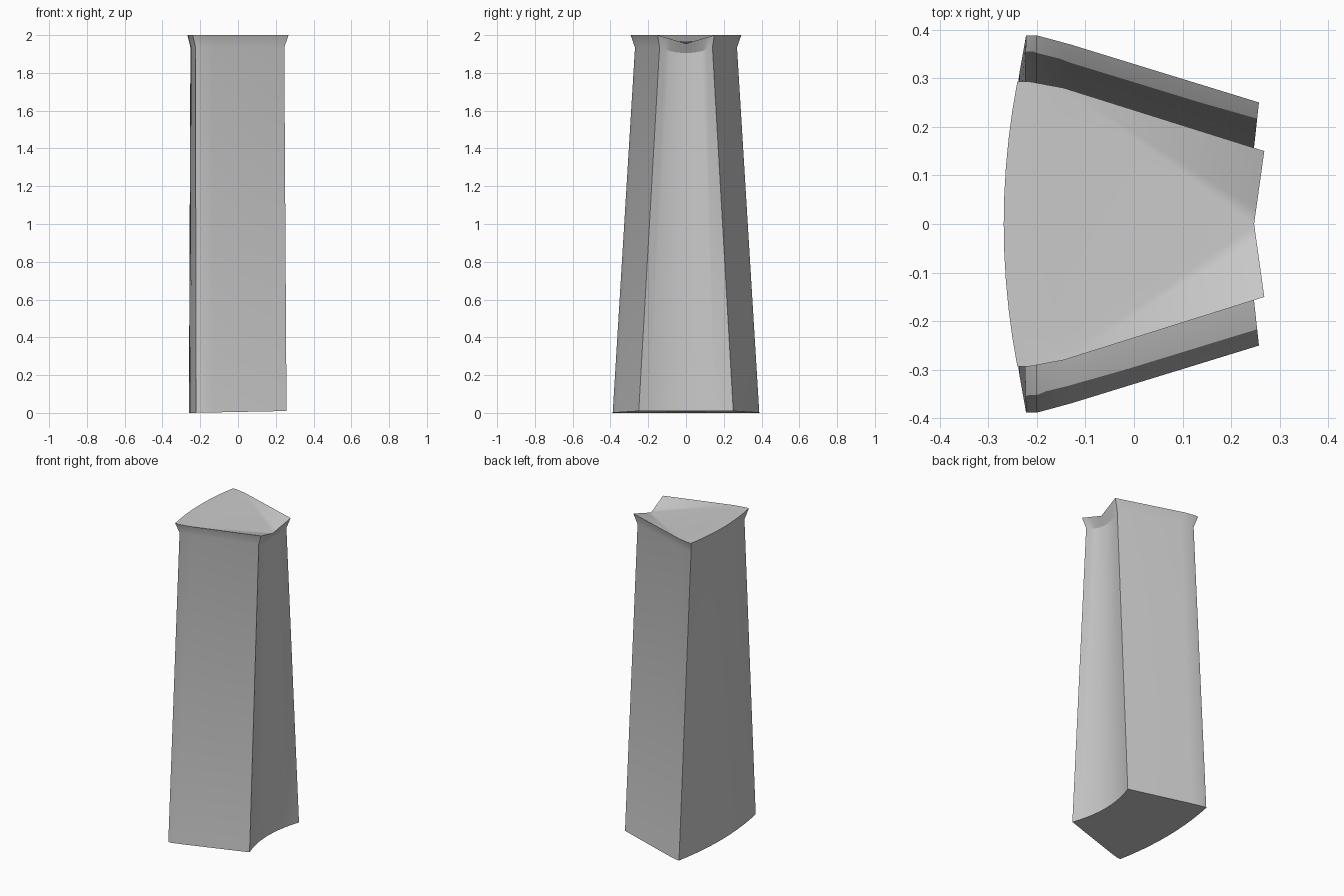
import bpy, bmesh, math

if "Cube" in bpy.data.objects:
    bpy.data.objects.remove(bpy.data.objects["Cube"])

N = 10  # segments in each curved side


def ring(bm, right, sides, bulge, dip, z_of, dip_pow=2):
    """One closed outline: hollow right side, straight flanks, bowed left side."""
    rx, ry = right
    pts = []
    for i in range(N + 1):                       # hollow side, -y to +y
        t = 2 * i / N - 1
        pts.append((rx - dip * (1 - abs(t) ** dip_pow), t * ry))
    pts += sides                                 # +y flank
    cx, cy = sides[-1]
    for i in range(1, N):                        # bowed side, +y to -y
        t = 1 - 2 * i / N
        pts.append((cx - bulge * (1 - t * t), t * cy))
    pts += [(x, -y) for x, y in reversed(sides)]  # -y flank
    return [bm.verts.new((x, y, z_of(i, x, y))) for i, (x, y) in enumerate(pts)]


def bridge(bm, a, b):
    n = len(a)
    for i in range(n):
        j = (i + 1) % n
        bm.faces.new((a[i], a[j], b[j], b[i]))


def finish(bm, name, mat):
    bmesh.ops.recalc_face_normals(bm, faces=bm.faces)
    me = bpy.data.meshes.new(name)
    bm.to_mesh(me)
    bm.free()
    me.materials.append(mat)
    ob = bpy.data.objects.new(name, me)
    bpy.context.collection.objects.link(ob)
    bpy.ops.object.select_all(action='DESELECT')
    ob.select_set(True)
    bpy.context.view_layer.objects.active = ob
    bpy.ops.object.shade_smooth_by_angle(angle=math.radians(25))
    return ob


stone = bpy.data.materials.new("grey stone")
stone.diffuse_color = (0.6, 0.6, 0.6, 1)
stone.use_nodes = True
stone.node_tree.nodes["Principled BSDF"].inputs["Base Color"].default_value = stone.diffuse_color

bm = bmesh.new()

# Tapered shaft, from the slightly tilted foot to the neck
base = ring(bm, (0.257, 0.25), [(-0.13, 0.369), (-0.2, 0.388), (-0.222, 0.388)],
            0.038, 0.045, lambda i, x, y: 0.01 * (x + 0.26) / 0.517)
neck = ring(bm, (0.245, 0.14), [(-0.14, 0.255), (-0.2, 0.27), (-0.225, 0.27)],
            0.027, 0.03,
            lambda i, x, y: 1.935 - (0.03 * (1 - (y / 0.14) ** 2) if i <= N else 0))

# Flared collar, notched on the hollow side
top = ring(bm, (0.268, 0.15), [(-0.145, 0.28), (-0.215, 0.293), (-0.24, 0.293)],
           0.028, 0.021,
           lambda i, x, y: 2 - (0.045 * (1 - abs(y) / 0.15) if i <= N else 0), 1)
bridge(bm, base, neck)
bridge(bm, neck, top)
bm.faces.new(base[::-1])

# Cap: flat rim along the bowed side
front_end, back_end = top[-1], top[N + 1]
inner = [back_end]
for i in range(1, N):
    t = 1 - 2 * i / N
    inner.append(bm.verts.new((-0.145 - 0.03 * (1 - t * t), 0.28 * t, 2)))
inner.append(front_end)
outer = top[N + 3:2 * N + 4]
bm.faces.new([back_end, top[N + 2], outer[0], inner[1]])
for i in range(1, N - 1):
    bm.faces.new((inner[i], outer[i], outer[i + 1], inner[i + 1]))
bm.faces.new((inner[N - 1], outer[N - 1], outer[N], top[-2], front_end))
bm.faces.new((inner[1], outer[0], outer[1]))

# Cap: two panels sloping into the valley that ends at the notch
notch = top[N // 2]
bm.faces.new([notch] + top[N // 2 + 1:N + 2])
bm.faces.new([front_end] + top[:N // 2 + 1])
for i in range(N):
    bm.faces.new((notch, inner[i], inner[i + 1]))

finish(bm, "tapered_pillar", stone)
